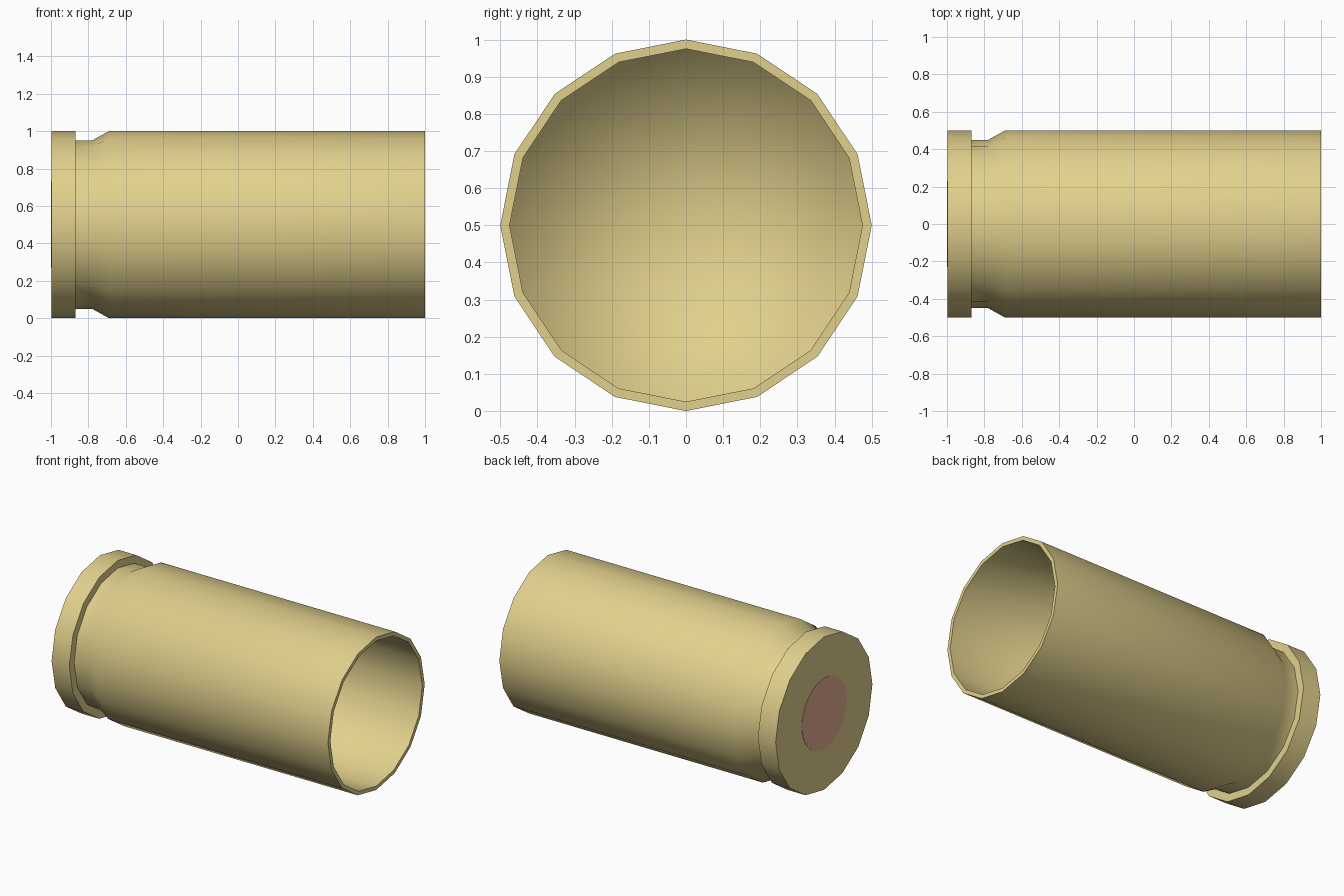
import bpy, bmesh, math

if "Cube" in bpy.data.objects:
    bpy.data.objects.remove(bpy.data.objects["Cube"])


def material(name, rgb):
    m = bpy.data.materials.new(name)
    m.diffuse_color = (*rgb, 1)
    m.use_nodes = True
    m.node_tree.nodes["Principled BSDF"].inputs["Base Color"].default_value = m.diffuse_color
    return m


def lathe(name, profile, sharp, sides, mat):
    """Spin (x, radius) points about the x axis; rings listed in sharp stay hard."""
    bm = bmesh.new()
    rings = []
    for x, r in profile:
        if r == 0:
            rings.append([bm.verts.new((x, 0, 0.5))] * sides)
        else:
            rings.append([bm.verts.new((x, r * math.sin(a), 0.5 + r * math.cos(a)))
                          for a in (2 * math.pi * i / sides for i in range(sides))])
    for a, b in zip(rings, rings[1:]):
        for i in range(sides):
            j = (i + 1) % sides
            quad = list(dict.fromkeys((a[i], a[j], b[j], b[i])))
            bm.faces.new(quad).smooth = True
    for k in sharp:
        ring = set(rings[k])
        for e in bm.edges:
            if e.verts[0] in ring and e.verts[1] in ring:
                e.smooth = False
    bmesh.ops.recalc_face_normals(bm, faces=bm.faces)
    mesh = bpy.data.meshes.new(name)
    bm.to_mesh(mesh)
    bm.free()
    mesh.materials.append(mat)
    ob = bpy.data.objects.new(name, mesh)
    bpy.context.collection.objects.link(ob)
    return ob


brass = material("brass", (0.75, 0.63, 0.265))
copper = material("copper", (0.78, 0.43, 0.29))

# Casing: base, rim, groove, tapered shoulder, tube, mouth and hollow inside
lathe("casing", [(-0.998, 0), (-0.998, 0.5), (-0.87, 0.5), (-0.87, 0.45),
                 (-0.78, 0.45), (-0.69, 0.5), (1, 0.5), (1, 0.475),
                 (-0.69, 0.475), (-0.69, 0)],
      (1, 2, 3, 6, 7), 16, brass)

# Primer: thin disc set in the base
lathe("primer", [(-1, 0), (-1, 0.23), (-0.996, 0.23), (-0.996, 0)],
      (1, 2), 32, copper)
